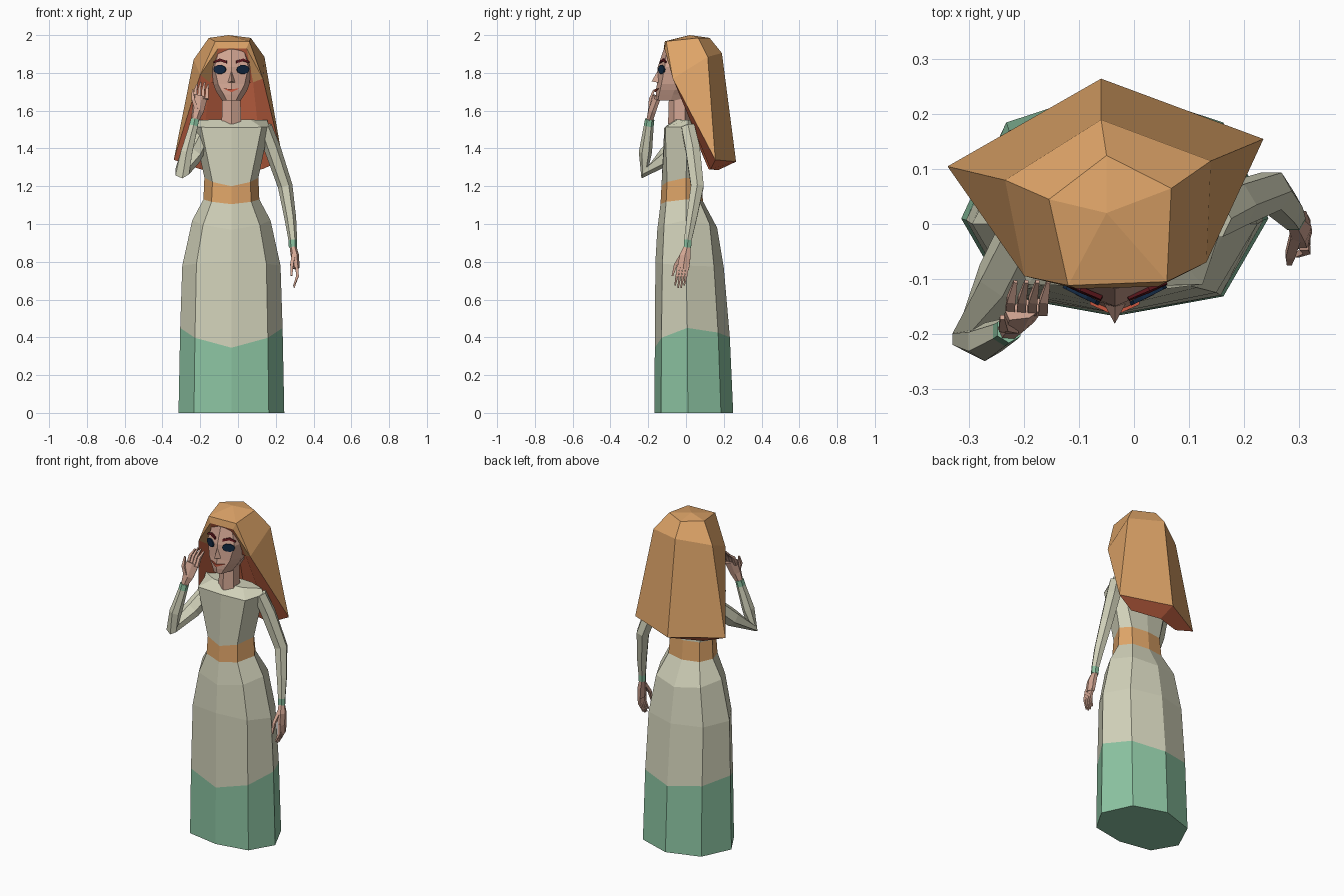
import bpy, bmesh, math
from mathutils import Vector

if "Cube" in bpy.data.objects:
    bpy.data.objects.remove(bpy.data.objects["Cube"])


def material(name, r, g, b):
    lin = [((c / 255 + 0.055) / 1.055) ** 2.4 for c in (r, g, b)]
    m = bpy.data.materials.new(name)
    m.diffuse_color = (*lin, 1)
    m.use_nodes = True
    m.node_tree.nodes["Principled BSDF"].inputs["Base Color"].default_value = m.diffuse_color
    return m


CREAM = material("cream cloth", 210, 210, 186)
GREEN = material("green trim", 140, 196, 162)
GOLD = material("golden orange", 222, 164, 104)
RUST = material("rust underside", 208, 106, 72)
SKIN = material("skin", 212, 167, 148)
NAVY = material("navy eye", 18, 40, 66)
MAROON = material("maroon brow", 92, 22, 28)
LIP = material("lip red", 200, 88, 64)
CX = -0.035  # centre line of body and head


def build(name, verts, faces, mats, index=None):
    """Flat-shaded mesh with outward normals; index gives a slot per face."""
    me = bpy.data.meshes.new(name)
    me.from_pydata([tuple(v) for v in verts], [], faces)
    for m in mats:
        me.materials.append(m)
    if index:
        for p, i in zip(me.polygons, index):
            p.material_index = i
    bm = bmesh.new()
    bm.from_mesh(me)
    bmesh.ops.recalc_face_normals(bm, faces=bm.faces)
    bm.to_mesh(me)
    bm.free()
    ob = bpy.data.objects.new(name, me)
    bpy.context.collection.objects.link(ob)
    return ob


def loft(name, rings, mats, bands=None):
    """Skin equal-sized rings, cap both ends; bands gives a slot per band."""
    n, k = len(rings[0]), len(rings)
    bands = bands or [0] * (k - 1)
    faces, index = [], []
    for r in range(k - 1):
        for i in range(n):
            j = (i + 1) % n
            faces.append((r * n + i, r * n + j, (r + 1) * n + j, (r + 1) * n + i))
            index.append(bands[r])
    faces += [tuple(range(n))[::-1], tuple(range((k - 1) * n, k * n))]
    index += [bands[0], bands[-1]]
    return build(name, [v for r in rings for v in r], faces, mats, index)


def tube(name, path, radii, ref, mats, bands=None, sides=6):
    """Tapered tube; each radius is a pair (along ref, across ref)."""
    pts = [Vector(p) for p in path]
    rings = []
    for i, p in enumerate(pts):
        a = (p - pts[i - 1]).normalized() if i else Vector()
        b = (pts[i + 1] - p).normalized() if i < len(pts) - 1 else Vector()
        t = (a + b).normalized()
        u = Vector(ref)
        u = (u - t * u.dot(t)).normalized()
        v = t.cross(u)
        ra, rb = radii[i] if isinstance(radii[i], tuple) else (radii[i],) * 2
        rings.append([p + u * ra * math.cos(q) + v * rb * math.sin(q)
                      for q in (2 * math.pi * (s + 0.5) / sides for s in range(sides))])
    return loft(name, rings, mats, bands)


# Dress: front/side/back heights, side and diagonal half widths, then five depths
def dress_ring(zf, zs, zb, hw, hd, yf, yfd, ys, ybd, yb):
    zd, ze = (zf + zs) / 2, (zs + zb) / 2
    right = [(hd, yfd, zd), (hw, ys, zs), (hd, ybd, ze)]
    ring = [(0, yf, zf)] + right + [(0, yb, zb)] + [(-x, y, z) for x, y, z in right[::-1]]
    return [(CX + x, y, z) for x, y, z in ring]


dress = [
    (0, 0, 0, .28, .198, -.168, -.132, .01, .185, .25),
    (.345, .45, .40, .271, .193, -.165, -.13, .007, .17, .232),
    (.80, .78, .77, .26, .185, -.162, -.125, 0, .148, .20),
    (.97, 1.02, .98, .207, .15, -.152, -.116, 0, .125, .165),
    (1.105, 1.13, 1.12, .148, .105, -.135, -.105, 0, .07, .09),
    (1.20, 1.245, 1.235, .143, .10, -.13, -.10, 0, .06, .08),
    (1.51, 1.515, 1.51, .20, .16, -.115, -.11, .01, .052, .062),
    (1.555, 1.55, 1.55, .19, .10, -.06, -.045, .01, .045, .05),
]
loft("dress", [dress_ring(*r) for r in dress], [CREAM, GREEN, GOLD], [1, 0, 0, 0, 2, 0, 0])

# Neck
tube("neck", [(CX, -.035, 1.53), (CX, -.035, 1.69)], [.06, .055], (1, 0, 0), [SKIN])


# Head: height, front depth, then cheek, side and back points
def head_ring(z, yf, hc, yc, hs, ys, hb, yb):
    right = [(hc, yc), (hs, ys), (hb, yb)]
    ring = [(0, yf)] + right + [(-x, y) for x, y in right[::-1]]
    return [(CX + x, y, z) for x, y in ring]


head = [
    (1.655, -.153, .025, -.148, .05, -.08, .045, 0),
    (1.685, -.160, .04, -.143, .07, -.07, .05, .04),
    (1.71, -.160, .055, -.137, .085, -.06, .06, .05),
    (1.74, -.153, .07, -.130, .095, -.055, .065, .055),
    (1.83, -.150, .09, -.113, .105, -.05, .07, .06),
    (1.925, -.118, .065, -.103, .09, -.03, .06, .05),
    (1.95, -.08, .05, -.07, .06, -.02, .04, .04),
]
loft("head", [head_ring(*r) for r in head], [SKIN])

# Nose
build("nose", [(CX, -.145, 1.82), (CX, -.182, 1.755), (CX - .02, -.145, 1.748),
               (CX + .02, -.145, 1.748), (CX, -.13, 1.77)],
      [(0, 1, 2), (0, 3, 1), (1, 3, 2), (0, 2, 4), (0, 4, 3), (2, 3, 4)], [SKIN])

# Eyes and brows: thin plates following the slanted cheeks
for side, s in (("left", -1), ("right", 1)):
    along = Vector((s * .88, .44, 0))
    out = Vector((s * .44, -.88, .1)) * .004
    c = Vector((CX + s * .061, -.129, 1.818))
    rim = [c + along * .037 * math.cos(q) + Vector((0, 0, .024 * math.sin(q)))
           for q in (math.tau * k / 10 for k in range(10))]
    loft(side + "_eye", [[p - out for p in rim], [p + out for p in rim]], [NAVY])
    brow = [Vector((CX + s * x, y, z)) for x, y, z in
            ((.024, -.137, 1.85), (.062, -.122, 1.862), (.094, -.107, 1.852),
             (.094, -.105, 1.86), (.062, -.118, 1.876), (.024, -.134, 1.864))]
    loft(side + "_brow", [[p - out for p in brow], [p + out for p in brow]], [MAROON])

# Lips
lips = [(-.045, -.143, 1.718), (0, -.163, 1.698), (.045, -.143, 1.718), (0, -.163, 1.714)]
loft("lips", [[(CX + x, y + d, z) for x, y, z in lips] for d in (.004, -.004)], [LIP])

# Hair: crown ring, brow ring, wide hem, then underside
P = {
    "top": (-.05, .02, 2.0),
    "t_fl": (-.12, -.112, 1.967), "t_l": (-.155, .045, 1.985), "t_b": (-.05, .125, 1.985),
    "t_r": (.068, .065, 1.985), "t_fr": (.06, -.105, 1.967),
    "f_l": (-.105, -.118, 1.93), "f_r": (.045, -.114, 1.93),
    "m_fl": (-.2, -.095, 1.79), "m_l": (-.235, .08, 1.87), "m_b": (-.06, .19, 1.905),
    "m_r": (.14, .115, 1.885), "m_fr": (.132, -.07, 1.77),
    "b_l": (-.34, .105, 1.34), "b_b": (-.06, .265, 1.33), "b_r": (.236, .155, 1.34),
    "u_l": (-.15, -.04, 1.75), "u_b": (-.04, .05, 1.75), "u_r": (.08, -.04, 1.75),
    "d_l": (-.2, .12, 1.29), "d_b": (-.05, .17, 1.285), "d_r": (.13, .13, 1.29),
}
outer = """top t_fl t_l,top t_l t_b,top t_b t_r,top t_r t_fr,top t_fr t_fl,
t_fl m_fl m_l t_l,t_l m_l m_b t_b,t_b m_b m_r t_r,t_r m_r m_fr t_fr,
m_l b_l b_b m_b,m_b b_b b_r m_r,m_fl b_l m_l,m_r b_r m_fr,
t_fl t_fr f_r f_l,t_fl f_l m_fl,t_fr m_fr f_r,f_l u_l m_fl,f_r m_fr u_r"""
inner = """m_fl u_l d_l b_l,m_fr b_r d_r u_r,b_l d_l d_b b_b,b_b d_b d_r b_r,
u_l u_b d_b d_l,u_b u_r d_r d_b,u_l u_r u_b,f_l f_r u_r u_l"""
keys = list(P)
tables = [[tuple(keys.index(k) for k in f.split()) for f in t.split(",")] for t in (outer, inner)]
build("hair", P.values(), tables[0] + tables[1], [GOLD, RUST],
      [0] * len(tables[0]) + [1] * len(tables[1]))

# Lowered arm with cuff
tube("lowered_arm",
     [(.14, .01, 1.515), (.182, .035, 1.40), (.25, .06, 1.2), (.277, .03, 1.03),
      (.29, .01, .915), (.291, .008, .875)],
     [.04, .044, .039, .031, .023, .022], (0, 1, 0), [CREAM, GREEN], [0, 0, 0, 0, 1])

# Raised arm with cuff
tube("raised_arm",
     [(-.19, .0, 1.46), (-.24, -.10, 1.36), (-.295, -.215, 1.278), (-.272, -.215, 1.38),
      (-.235, -.197, 1.52), (-.228, -.192, 1.555)],
     [.05, .05, .042, .035, .026, .025], (1, 0, 0), [CREAM, GREEN], [0, 0, 0, 0, 1])

# Lowered hand: palm, curled fingers and thumb
tube("lowered_palm", [(.291, .008, .88), (.302, -.005, .83), (.308, -.015, .765)],
     [(.02, .018), (.034, .022), (.036, .017)], (0, 1, 0), [SKIN])
for i in range(4):
    y = .008 - .016 * i
    tip = .675 - .012 * (1.5 - abs(i - 1.5))
    tube(f"lowered_finger_{i + 1}", [(.31, y, .78), (.315, y - .008, .725), (.296, y - .018, tip)],
         [.011, .010, .005], (0, 1, 0), [SKIN], sides=4)
tube("lowered_thumb", [(.295, -.02, .84), (.285, -.055, .785), (.283, -.072, .725)],
     [.014, .012, .006], (1, 0, 0), [SKIN], sides=4)

# Raised hand: palm, fingers resting by the hair, and thumb
tube("raised_palm", [(-.228, -.192, 1.55), (-.212, -.18, 1.60), (-.198, -.155, 1.675)],
     [(.022, .02), (.034, .02), (.042, .018)], (.9, .4, 0), [SKIN])
for i in range(4):
    x = -.226 + .02 * i
    tip = 1.738 + .012 * (1.5 - abs(i - 1.5))
    tube(f"raised_finger_{i + 1}", [(x, -.16, 1.66), (x + .002, -.138, 1.71), (x + .01, -.105, tip)],
         [.012, .011, .005], (1, 0, 0), [SKIN], sides=4)
tube("raised_thumb", [(-.22, -.19, 1.61), (-.238, -.188, 1.66), (-.24, -.17, 1.71)],
     [.014, .012, .006], (1, 0, 0), [SKIN], sides=4)
